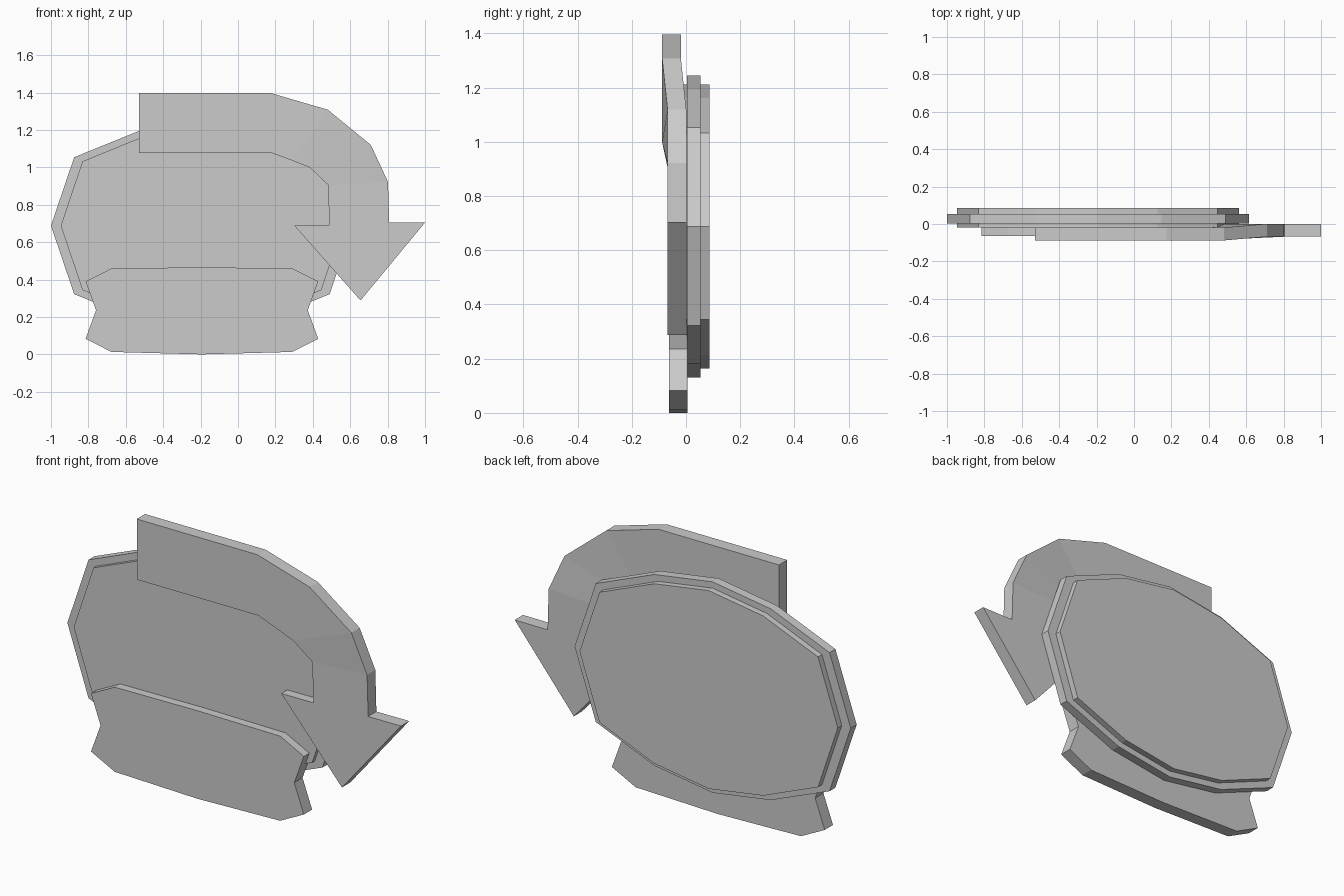
import bpy, bmesh

if "Cube" in bpy.data.objects:
    bpy.data.objects.remove(bpy.data.objects["Cube"])


def build(name, verts, faces):
    mesh = bpy.data.meshes.new(name)
    bm = bmesh.new()
    vs = [bm.verts.new(v) for v in verts]
    for f in faces:
        bm.faces.new([vs[i] for i in f])
    bmesh.ops.recalc_face_normals(bm, faces=bm.faces)
    bm.to_mesh(mesh)
    bm.free()
    ob = bpy.data.objects.new(name, mesh)
    bpy.context.collection.objects.link(ob)
    return ob


def slab(name, outline, y0, y1):
    """Extrude an (x, z) outline from y0 to y1."""
    n = len(outline)
    verts = [(x, y, z) for y in (y0, y1) for x, z in outline]
    faces = [range(n), range(n, 2 * n)]
    faces += [(i, (i + 1) % n, n + (i + 1) % n, n + i) for i in range(n)]
    return build(name, verts, faces)


CX, CZ = -0.193, 0.688

# Twelve-sided oval, mirrored from one quarter
quarter = [(0.807, 0), (0.683, 0.366), (0.34, 0.505), (0, 0.557)]
upper = quarter + [(-x, z) for x, z in quarter[-2::-1]]
oval = upper + [(x, -z) for x, z in upper[-2:0:-1]]


def scaled(sx, sz):
    return [(CX + x * sx, CZ + z * sz) for x, z in oval]


slab("disc_rim", scaled(1, 1), 0.004, 0.053)
slab("disc_core", scaled(0.935, 0.94), -0.018, 0.086)

# Pinched banner across the bottom, mirrored about the disc centre
half = [(0, 0.0), (0.483, 0.013), (0.622, 0.083), (0.566, 0.236),
        (0.622, 0.39), (0.483, 0.46), (0, 0.465)]
banner = [(CX + x, z) for x, z in half] + [(CX - x, z) for x, z in half[-2:0:-1]]
slab("banner", banner, -0.063, 0.006)

# Curved arrow: rows of outer (x, z, front y) and inner (x, z, front y)
F, B, T = -0.088, -0.068, 0.069
rows = [((-0.53, 1.397, F), (-0.53, 1.077, F)),
        ((0.175, 1.397, F), (0.18, 1.077, F)),
        ((0.48, 1.308, F), (0.29, 1.036, F)),
        ((0.71, 1.12, B), (0.385, 0.998, F)),
        ((0.802, 0.922, B), (0.482, 0.905, B)),
        ((0.808, 0.704, B), (0.488, 0.691, B))]
verts = [(x, y + d, z) for row in rows for x, z, y in row for d in (0, T)]
faces = []
for i in range(0, 4 * (len(rows) - 1), 4):
    for a, b in ((0, 1), (1, 3), (3, 2), (2, 0)):
        faces.append((i + a, i + b, i + 4 + b, i + 4 + a))
faces.append((0, 1, 3, 2))
# Arrow head joins the last row of the shaft
h = len(verts)
for x, z in ((0.3, 0.69), (0.655, 0.288), (1.0, 0.705)):
    verts += [(x, B, z), (x, B + T, z)]
o, n = h - 4, h - 2
loop = [o, n, h, h + 2, h + 4]
faces += [loop, [i + 1 for i in loop]]
for a, b in zip(loop[1:], loop[2:] + loop[:1]):
    faces.append((a, a + 1, b + 1, b))
build("curved_arrow", verts, faces)
